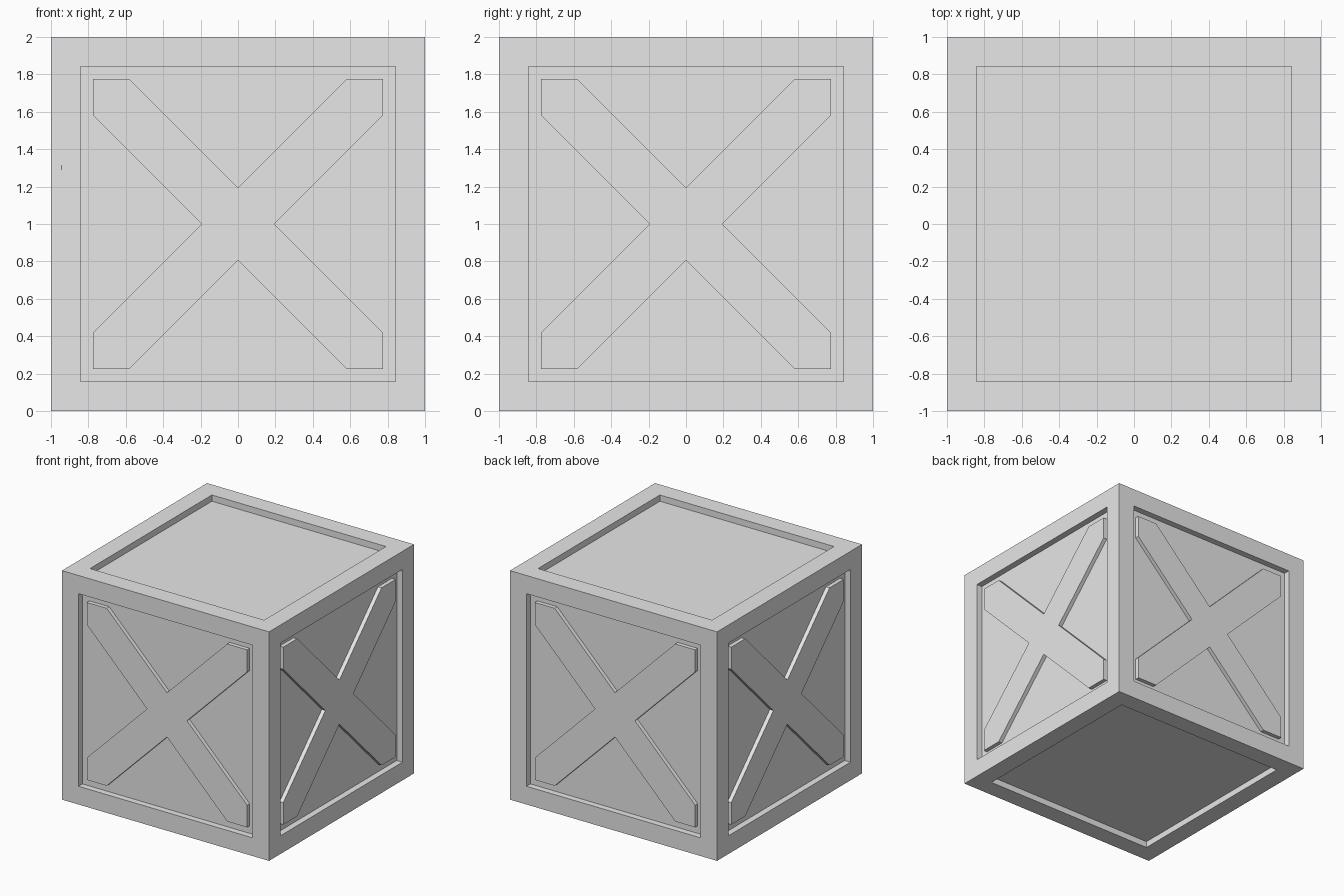
import bpy
import bmesh
from math import pi
from mathutils import Matrix, Vector

HALF = 1.0       # half the crate's side
OPEN = 0.775     # half the opening inside the frame
PANEL = 0.055    # depth of the panels below the frame
BRACE = 0.02     # depth of the braces below the frame
ARM = 0.193      # half-width of a brace, measured along the edge

if "Cube" in bpy.data.objects:
    bpy.data.objects.remove(bpy.data.objects["Cube"])

grey = bpy.data.materials.new("light grey")
grey.use_nodes = True
grey.diffuse_color = (0.8, 0.8, 0.8, 1)
grey.node_tree.nodes["Principled BSDF"].inputs["Base Color"].default_value = (0.8, 0.8, 0.8, 1)


def add_object(name, bm):
    mesh = bpy.data.meshes.new(name)
    bm.to_mesh(mesh)
    bm.free()
    mesh.materials.append(grey)
    obj = bpy.data.objects.new(name, mesh)
    bpy.context.collection.objects.link(obj)
    return obj


# Crate body: a cube with a square recess in every side
bm = bmesh.new()
bmesh.ops.create_cube(bm, size=2 * HALF)
sides = list(bm.faces)
bmesh.ops.inset_individual(bm, faces=sides, thickness=HALF - OPEN)
for side in sides:
    inward = -side.normal.copy()
    floor = bmesh.ops.extrude_discrete_faces(bm, faces=[side])["faces"][0]
    bmesh.ops.translate(bm, verts=floor.verts, vec=inward * PANEL)
bmesh.ops.recalc_face_normals(bm, faces=bm.faces)
bmesh.ops.translate(bm, verts=bm.verts, vec=(0, 0, HALF))
add_object("crate_body", bm)


# Crossed braces: one outline turned in quarters, on the four upright sides
def cross_brace(name, turn):
    bm = bmesh.new()
    corner = [(OPEN, OPEN - ARM), (OPEN, OPEN), (OPEN - ARM, OPEN), (0, ARM)]
    verts = []
    for quarter in range(4):
        spin = Matrix.Rotation(-quarter * pi / 2, 3, "Y")
        for x, z in corner:
            verts.append(bm.verts.new(spin @ Vector((x, PANEL - HALF, z))))
    face = bm.faces.new(verts)
    result = bmesh.ops.extrude_face_region(bm, geom=[face])
    front = [v for v in result["geom"] if isinstance(v, bmesh.types.BMVert)]
    bmesh.ops.translate(bm, verts=front, vec=(0, BRACE - PANEL, 0))
    bmesh.ops.recalc_face_normals(bm, faces=bm.faces)
    bm.transform(Matrix.Translation((0, 0, HALF)) @ Matrix.Rotation(turn, 4, "Z"))
    add_object(name, bm)


for i, side_name in enumerate(("front", "left", "back", "right")):
    cross_brace(side_name + "_cross_brace", i * pi / 2)
